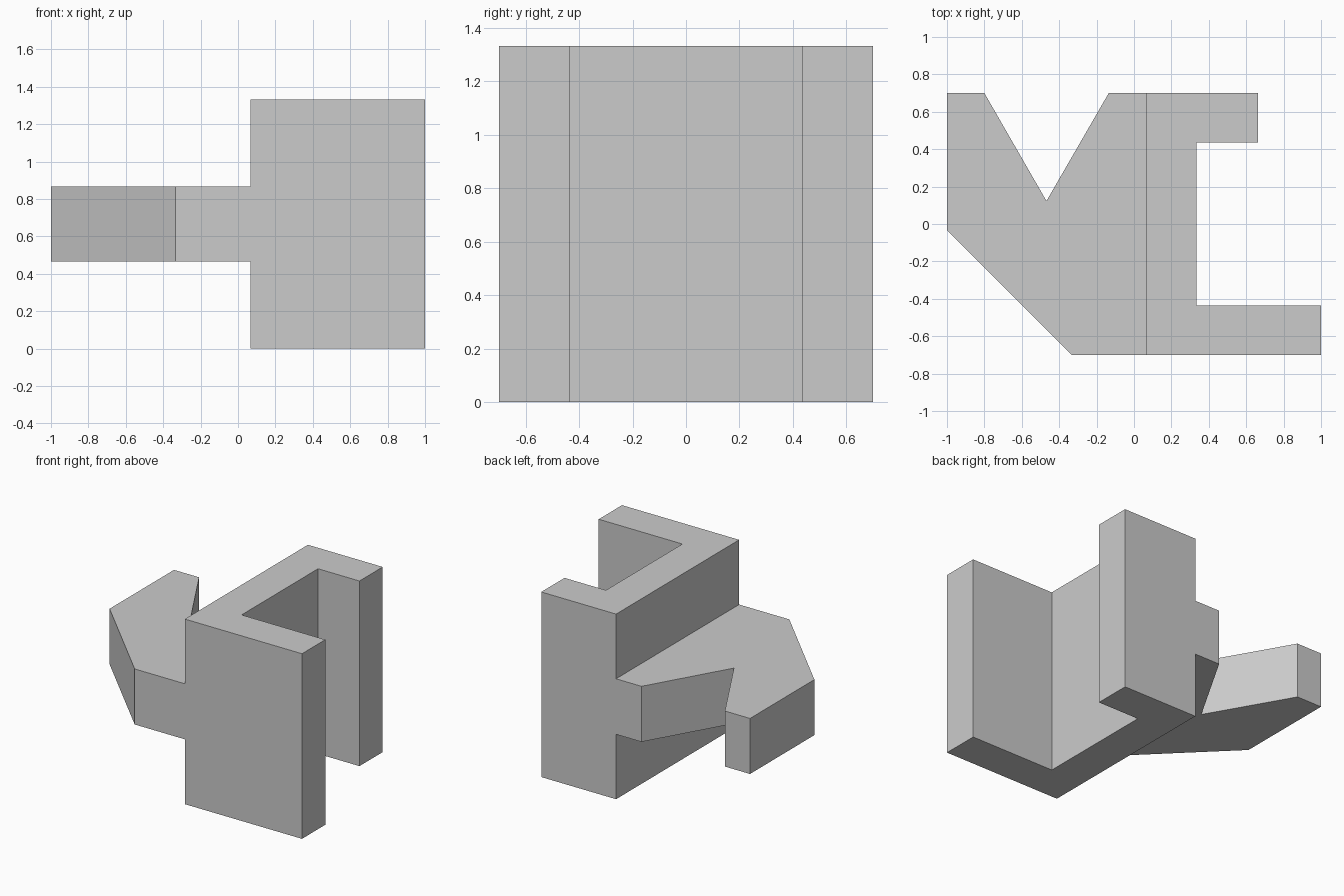
import bpy
import bmesh

cube = bpy.data.objects.get("Cube")
if cube:
    bpy.data.objects.remove(cube, do_unlink=True)

grey = bpy.data.materials.new("light_grey")
grey.use_nodes = True
grey.diffuse_color = (0.6, 0.6, 0.6, 1)
grey.node_tree.nodes["Principled BSDF"].inputs["Base Color"].default_value = (0.6, 0.6, 0.6, 1)


def extrude_profile(name, profile, bottom, top):
    """Make a solid by extruding a plan outline from bottom to top."""
    bm = bmesh.new()
    face = bm.faces.new([bm.verts.new((x, y, bottom)) for x, y in profile])
    result = bmesh.ops.extrude_face_region(bm, geom=[face])
    verts = [v for v in result["geom"] if isinstance(v, bmesh.types.BMVert)]
    bmesh.ops.translate(bm, verts=verts, vec=(0, 0, top - bottom))
    bmesh.ops.recalc_face_normals(bm, faces=bm.faces)
    mesh = bpy.data.meshes.new(name)
    bm.to_mesh(mesh)
    bm.free()
    mesh.materials.append(grey)
    obj = bpy.data.objects.new(name, mesh)
    bpy.context.collection.objects.link(obj)
    return obj


DEPTH = 0.7      # half depth of the whole part
INNER = 0.435    # half width of the channel
BACK = 0.067     # outer face of the channel wall

# Tall channel with a long front arm and a short rear arm
bracket = extrude_profile("channel_bracket", [
    (BACK, -DEPTH), (1, -DEPTH), (1, -INNER), (0.333, -INNER),
    (0.333, INNER), (0.663, INNER), (0.663, DEPTH), (BACK, DEPTH),
], 0, 1.333)

# Side plate with a chamfered corner and a V notch, rooted inside the wall
plate = extrude_profile("notched_plate", [
    (-1, -0.033), (-0.333, -DEPTH), (BACK, -DEPTH), (0.2, -0.5),
    (0.2, 0.5), (BACK, DEPTH), (-0.135, DEPTH), (-0.468, 0.123),
    (-0.8, DEPTH), (-1, DEPTH),
], 0.467, 0.867)

# Fuse the plate into the bracket
union = bracket.modifiers.new("fuse_plate", "BOOLEAN")
union.operation = "UNION"
union.solver = "EXACT"
union.object = plate
bpy.context.view_layer.objects.active = bracket
bpy.ops.object.modifier_apply(modifier=union.name)
bpy.data.objects.remove(plate, do_unlink=True)
